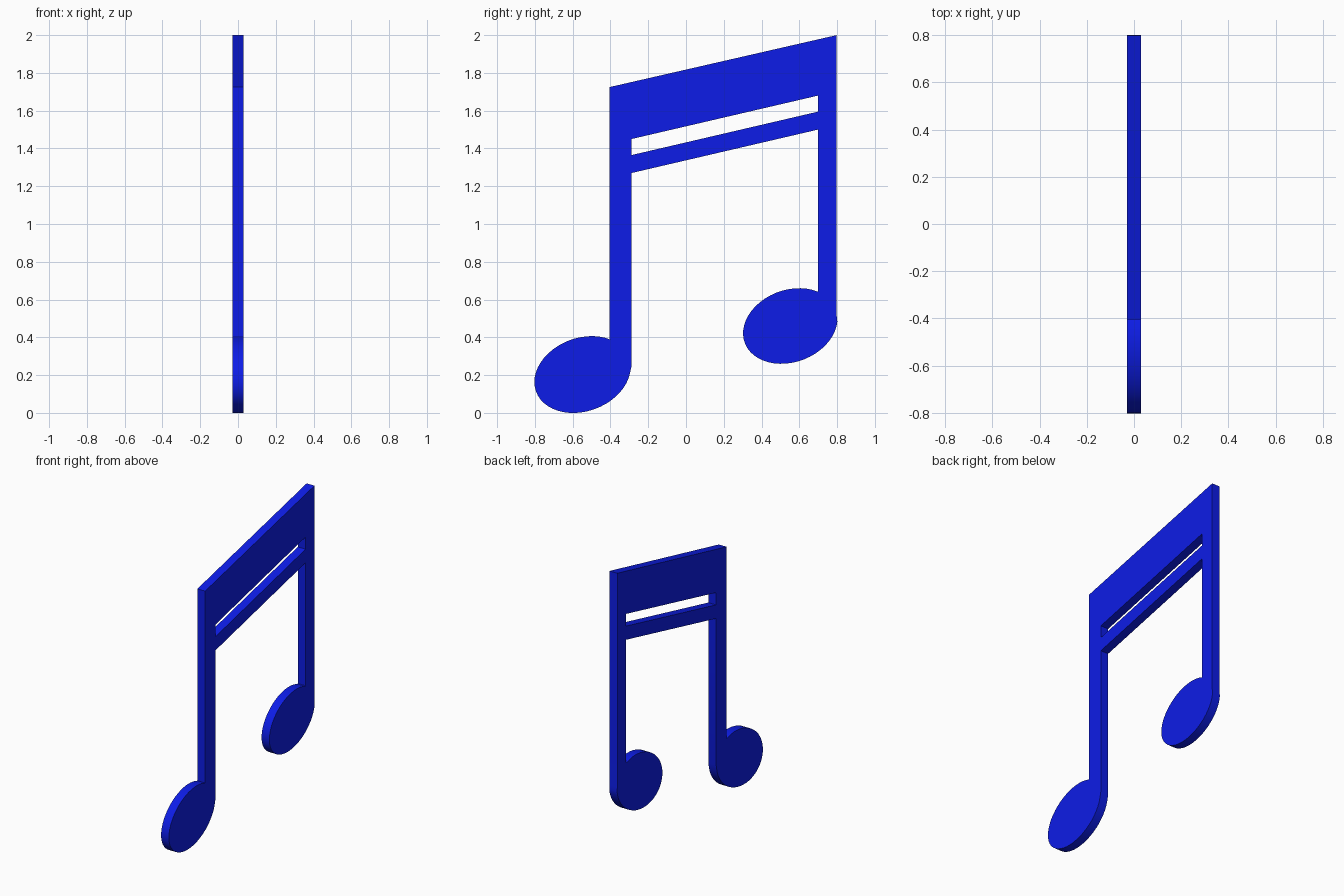
import bpy, bmesh
from math import sin, cos, radians

if "Cube" in bpy.data.objects:
    bpy.data.objects.remove(bpy.data.objects["Cube"])

# Layout in the side plane (y, z)
LEFT_OUT, LEFT_IN = -0.404, -0.288
RIGHT_IN, RIGHT_OUT = 0.70, 0.798
HALF_THICK = 0.03
TILT = radians(20.3)


def head_arc(cy, cz, a, b, start, end, steps=40):
    """Clockwise part of a tilted ellipse, for a note head."""
    pts = []
    for i in range(steps + 1):
        t = radians(start + (end - start) * i / steps)
        u, v = a * cos(t), b * sin(t)
        pts.append((cy + u * cos(TILT) - v * sin(TILT),
                    cz + u * sin(TILT) + v * cos(TILT)))
    return pts


# Outer outline: top beam, right stem and head, lower beam, left stem and head
outline = [(LEFT_OUT, 1.725), (RIGHT_OUT, 2.0), (RIGHT_OUT, 0.51)]
outline += head_arc(0.552, 0.46, 0.257, 0.191, -20, -321)
outline += [(RIGHT_IN, 0.645), (RIGHT_IN, 1.50), (LEFT_IN, 1.27), (LEFT_IN, 0.25)]
outline += head_arc(-0.548, 0.203, 0.262, 0.194, -25, -321)
outline += [(LEFT_OUT, 0.39)]

# Slot between the two beams
slot = [(LEFT_IN, 1.45), (RIGHT_IN, 1.68), (RIGHT_IN, 1.595), (LEFT_IN, 1.365)]

# Filled, extruded flat curve stood upright in the side plane
curve = bpy.data.curves.new("beamed_note", 'CURVE')
curve.dimensions = '2D'
curve.fill_mode = 'BOTH'
curve.extrude = HALF_THICK
for pts in (outline, slot):
    spline = curve.splines.new('POLY')
    spline.points.add(len(pts) - 1)
    for p, (y, z) in zip(spline.points, pts):
        p.co = (y, z, 0, 1)
    spline.use_cyclic_u = True

note = bpy.data.objects.new("beamed_note", curve)
note.rotation_euler = (radians(90), 0, radians(90))
bpy.context.collection.objects.link(note)
bpy.context.view_layer.objects.active = note
note.select_set(True)
bpy.ops.object.convert(target='MESH')
note = bpy.context.object
bpy.ops.object.transform_apply(location=False, rotation=True, scale=False)

# Weld the caps to the rim
bm = bmesh.new()
bm.from_mesh(note.data)
bmesh.ops.remove_doubles(bm, verts=bm.verts, dist=0.0005)
bmesh.ops.recalc_face_normals(bm, faces=bm.faces)
bm.to_mesh(note.data)
bm.free()
bpy.ops.object.shade_smooth_by_angle(angle=radians(30))

# Blue paint
blue = bpy.data.materials.new("blue")
blue.diffuse_color = (0.004, 0.012, 0.8, 1)
blue.use_nodes = True
blue.node_tree.nodes["Principled BSDF"].inputs["Base Color"].default_value = blue.diffuse_color
note.data.materials.clear()
note.data.materials.append(blue)
